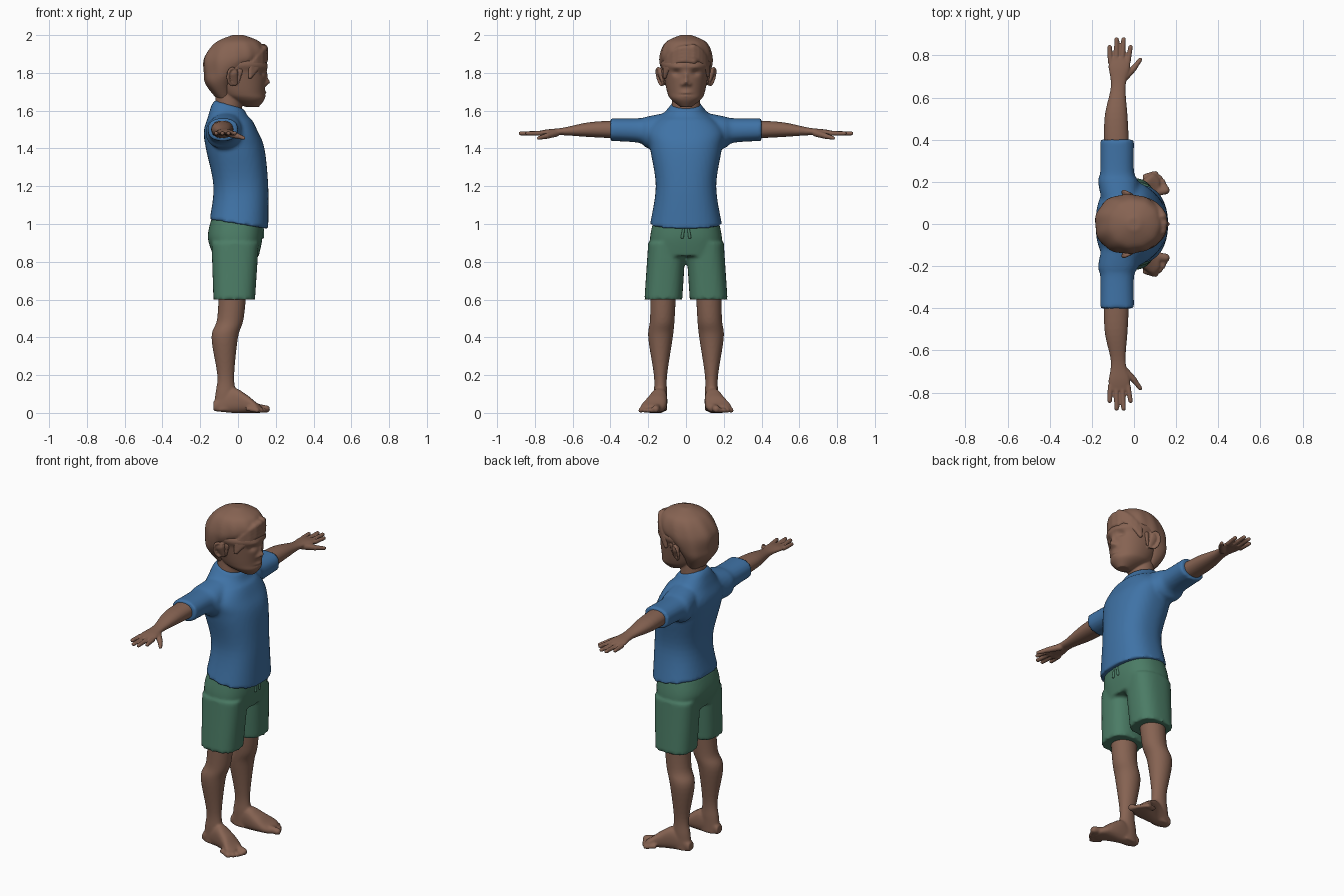
import bpy, bmesh, math
from mathutils import Vector

cube = bpy.data.objects.get("Cube")
if cube:
    bpy.data.objects.remove(cube, do_unlink=True)


def material(name, colour):
    mat = bpy.data.materials.new(name)
    mat.use_nodes = True
    mat.diffuse_color = (*colour, 1)
    mat.node_tree.nodes["Principled BSDF"].inputs["Base Color"].default_value = (*colour, 1)
    return mat


skin = material("brown skin", (.24, .125, .085))
blue = material("blue cloth", (.05, .17, .38))
green = material("green cloth", (.07, .2, .13))


def spline(before, start, end, after, t):
    """Smooth curve from start to end, with slopes taken from the neighbours."""
    result = []
    for p, q, r, s in zip(before, start, end, after):
        slope_in, slope_out = (r - p) / 2, (s - q) / 2
        bend = 3 * (r - q) - 2 * slope_in - slope_out
        twist = 2 * (q - r) + slope_in + slope_out
        result.append(q + t * (slope_in + t * (bend + t * twist)))
    return result


def loft(bm, axis, rows, power=2, sides=48, steps=6, warp=None):
    """Tube along an axis; a row is position, then low/high of both other axes.
    A row of four numbers is symmetric in its last one."""
    rows = [row if len(row) == 5 else (*row[:3], -row[3], row[3]) for row in rows]
    last = len(rows) - 1
    sections = []
    for i in range(last):
        nearby = [rows[min(max(k, 0), last)] for k in range(i - 1, i + 3)]
        sections += [spline(*nearby, step / steps) for step in range(steps)]
    sections.append(rows[-1])
    across, over = [k for k in range(3) if k != axis]
    rings = []
    for position, low_u, high_u, low_v, high_v in sections:
        ring = []
        for k in range(sides):
            angle = math.tau * k / sides
            point = Vector()
            point[axis] = position
            for other, low, high, wave in ((across, low_u, high_u, math.cos(angle)),
                                           (over, low_v, high_v, math.sin(angle))):
                wave = math.copysign(abs(wave) ** (2 / power), wave)
                point[other] = (low + high) / 2 + wave * (high - low) / 2
            ring.append(bm.verts.new(warp(point) if warp else point))
        rings.append(ring)
    for lower, upper in zip(rings, rings[1:]):
        for k in range(sides):
            n = (k + 1) % sides
            bm.faces.new((lower[k], lower[n], upper[n], upper[k]))
    bm.faces.new(rings[0][::-1])
    bm.faces.new(rings[-1])


def capsule(bm, start, end, start_radius, end_radius, squash=(1, 1, 1)):
    start, end = Vector(start), Vector(end)
    turn = (end - start).to_track_quat('Z', 'Y')
    ball = bmesh.ops.create_uvsphere(bm, u_segments=16, v_segments=12, radius=1)
    for v in ball["verts"]:
        upper = v.co.z > -.01
        offset = turn @ v.co * (end_radius if upper else start_radius)
        v.co = (end if upper else start) + offset * Vector(squash)


def chain(bm, points, radii):
    for i in range(len(points) - 1):
        capsule(bm, points[i], points[i + 1], radii[i], radii[i + 1])


def reflect(bm):
    """Copy everything so far to the other side of the body."""
    everything = bm.verts[:] + bm.edges[:] + bm.faces[:]
    for item in bmesh.ops.duplicate(bm, geom=everything)["geom"]:
        if isinstance(item, bmesh.types.BMVert):
            item.co.y *= -1


def finish(name, bm, mat, voxel=None):
    """Make the object; a voxel size blends its pieces into one skin."""
    bmesh.ops.recalc_face_normals(bm, faces=bm.faces[:])
    for face in bm.faces:
        face.smooth = True
    mesh = bpy.data.meshes.new(name)
    bm.to_mesh(mesh)
    bm.free()
    mesh.materials.append(mat)
    part = bpy.data.objects.new(name, mesh)
    bpy.context.collection.objects.link(part)
    if voxel:
        blend = part.modifiers.new("blend", 'REMESH')
        blend.mode = 'VOXEL'
        blend.voxel_size = voxel
        blend.use_smooth_shade = True
        soften = part.modifiers.new("soften", 'SMOOTH')
        soften.factor = .5
        soften.iterations = 2


# Shirt: sleeves, then torso with sloping hem and collar
def slope_shirt(point):
    hem = max(0, min(1, (1.15 - point.z) / .15))
    collar = max(0, min(1, (point.z - 1.55) / .05))
    point.z -= .16 * point.x * hem + .3 * (point.x + .04) * collar
    return point


bm = bmesh.new()
loft(bm, 1, [(.1, -.15, .03, 1.4, 1.59), (.2, -.17, .02, 1.4, 1.57),
             (.25, -.16, 0, 1.43, 1.56), (.4, -.16, 0, 1.44, 1.56)], 2.3)
reflect(bm)
loft(bm, 2, [(1, -.15, .16, .19), (1.2, -.13, .16, .16), (1.4, -.17, .14, .19),
             (1.5, -.18, .1, .2), (1.6, -.14, .05, .1), (1.63, -.12, .03, .08)],
     2.4, warp=slope_shirt)
finish("shirt", bm, blue, .011)

# Shorts: two legs and the seat
bm = bmesh.new()
loft(bm, 2, [(.9, -.14, .11, 0, .2), (.6, -.13, .09, .02, .22)], 2.6)
reflect(bm)
loft(bm, 2, [(1.03, -.14, .13, .17), (.93, -.16, .13, .19), (.83, -.13, .11, .19)], 2.5)
finish("shorts", bm, green, .01)

# Drawstring
bm = bmesh.new()
capsule(bm, (.13, .01, .99), (.13, .02, .93), .006, .008)
reflect(bm)
finish("drawstring", bm, green)

# Arms with palms, fingers and thumbs
bm = bmesh.new()
loft(bm, 1, [(.3, -.14, -.02, 1.45, 1.55), (.5, -.14, -.03, 1.46, 1.54),
             (.65, -.11, -.04, 1.47, 1.51), (.74, -.12, -.02, 1.47, 1.5),
             (.79, -.12, -.02, 1.47, 1.49)], 2.2)
for finger in range(4):
    spread = finger - 1.5
    capsule(bm, (.028 * spread - .07, .77, 1.48),
            (.033 * spread - .066, .88 - .018 * spread ** 2, 1.48), .013, .011)
chain(bm, [(-.05, .69, 1.48), (0, .74, 1.465), (.03, .78, 1.455)], [.02, .015, .01])
reflect(bm)
finish("arms", bm, skin, .005)

# Legs with feet and toes
bm = bmesh.new()
loft(bm, 2, [(.7, -.1, .05, .05, .19), (.5, -.11, .03, .06, .19), (.4, -.14, 0, .07, .2),
             (.2, -.11, -.02, .1, .17), (.1, -.12, -.01, .1, .17), (.01, -.13, 0, .1, .17)])
loft(bm, 0, [(-.13, .11, .16, .01, .06), (-.03, .1, .18, 0, .13), (.04, .1, .21, 0, .1),
             (.09, .11, .24, 0, .06), (.12, .13, .22, 0, .04)], 2.5)
for toe in range(5):
    radius = .013 if toe else .02
    tip = .15 - .003 * toe ** 2
    capsule(bm, (tip - .05, .15 + .019 * toe, radius + .01), (tip, .16 + .02 * toe, radius),
            radius, radius)
reflect(bm)
finish("legs", bm, skin, .0075)

# Facial features: side, height, spread sideways, spread upwards, push forward
features = {
    "nose tip": (0, 1.75, .015, .015, .025),
    "nose bridge": (0, 1.78, .01, .02, .01),
    "nostril": (.02, 1.74, .01, .01, .01),
    "lips": (0, 1.69, .03, .015, .012),
    "mouth line": (0, 1.685, .03, .004, -.012),
    "eye socket": (.05, 1.8, .02, .015, -.015),
    "brow": (.05, 1.83, .03, .01, .005),
}


def sculpt_face(point):
    if point.x > .04:
        push = 0
        for side, height, wide, tall, amount in features.values():
            for y in {side, -side}:
                across, up = (point.y - y) / wide, (point.z - height) / tall
                push += amount * math.exp(-across ** 2 - up ** 2)
        point.x += push
    return point


# Head: eyes and ears, then neck and skull
bm = bmesh.new()
capsule(bm, (.105, .049, 1.8), (.105, .051, 1.8), .019, .019, (1, 1, .6))
capsule(bm, (-.02, .12, 1.75), (-.03, .14, 1.8), .02, .027, (1, .4, 1))
rim = []
for k in range(8):
    angle = .3 + .6 * k
    rim.append((.024 * math.cos(angle) - .03,
                .138 - .013 * math.cos(angle) + .01 * math.sin(angle),
                1.78 + .045 * math.sin(angle)))
chain(bm, rim, [.008] * len(rim))
reflect(bm)
loft(bm, 2, [(1.5, -.12, .02, .08), (1.74, -.12, .02, .07)])
loft(bm, 2, [(1.62, .04, .11, .03), (1.66, -.05, .14, .08), (1.7, -.1, .14, .1),
             (1.8, -.15, .15, .12), (1.86, -.15, .15, .13), (1.96, -.09, .07, .06)],
     2.1, 128, 16, sculpt_face)
finish("head", bm, skin, .005)


# Hair: rippled cap with a swept fringe
def strands(point):
    angle = math.atan2(point.y, point.x)
    fade = max(0, min(1, (2 - point.z) / .08))
    ripple = 1 + .013 * fade * math.sin(11 * angle + 14 * point.z)
    return Vector((point.x * ripple, point.y * ripple, point.z))


def lock(bm, side, height, first, last):
    """Tapered strand that curves round the forehead and drops to the temple."""
    points, radii = [], []
    for k in range(6):
        angle = first + (last - first) * k / 5
        points.append((.14 * math.cos(angle), side * .125 * math.sin(angle),
                       height - .075 * angle ** 2))
        radii.append(.022 - .002 * k)
    chain(bm, points, radii)


bm = bmesh.new()
loft(bm, 2, [(1.66, -.11, -.03, .06), (1.74, -.17, -.02, .11), (1.8, -.18, .03, .13),
             (1.88, -.18, .14, .14), (1.96, -.12, .12, .11), (2, -.03, .03, .03)],
     2.1, 96, 8, strands)
for layer in range(4):
    lock(bm, -1, 1.93 - .02 * layer, -.3, 1.1)
    lock(bm, 1, 1.94 - .015 * layer, .3, 1.2)
# Sideburns
for side in (1, -1):
    capsule(bm, (.01, side * .12, 1.81), (0, side * .115, 1.75), .018, .01, (1, .6, 1))
finish("hair", bm, skin, .007)
